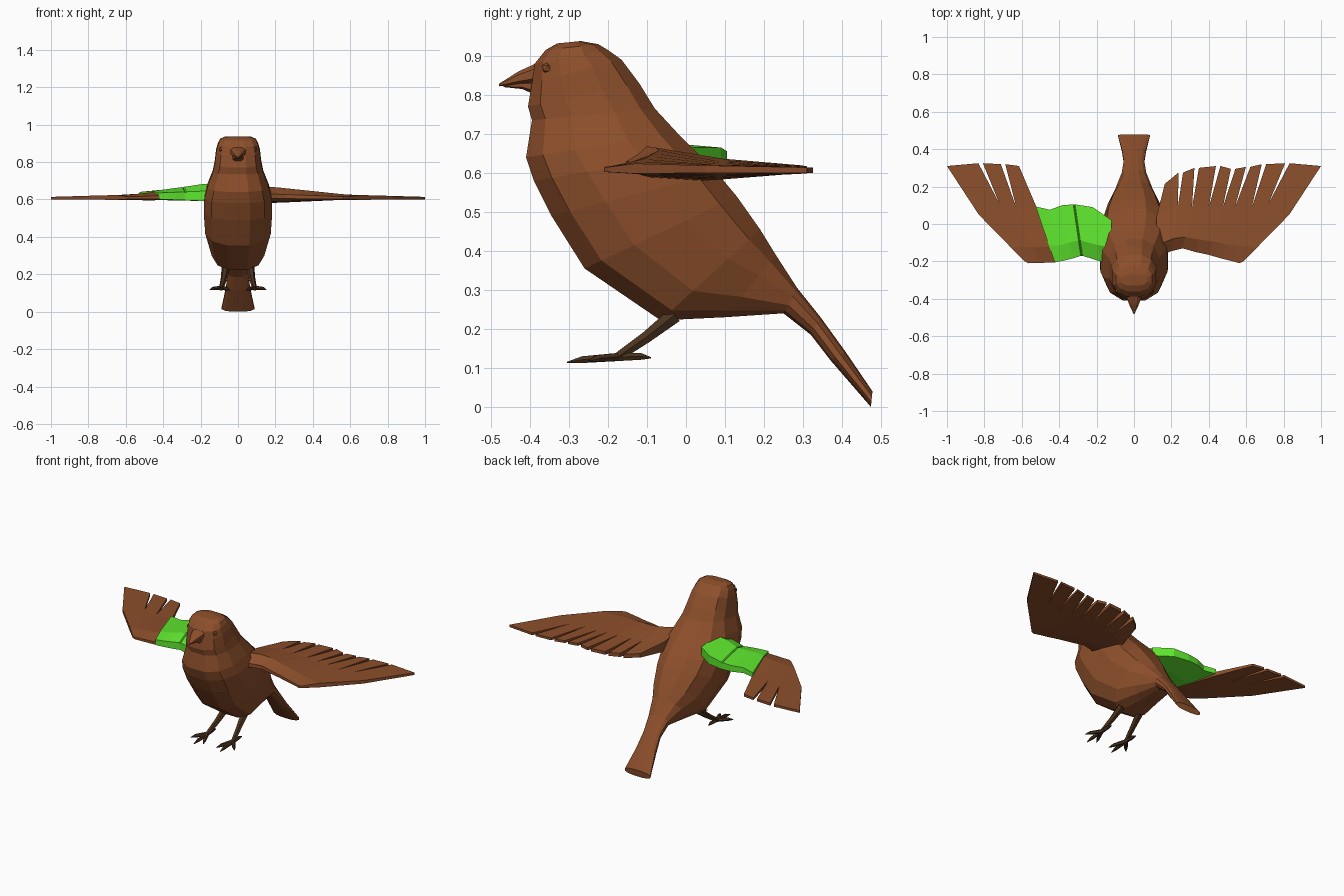
import bpy, bmesh, math
from mathutils import Vector

if "Cube" in bpy.data.objects:
    bpy.data.objects.remove(bpy.data.objects["Cube"])


def material(name, rgb):
    m = bpy.data.materials.new(name)
    m.diffuse_color = (*rgb, 1)
    m.use_nodes = True
    m.node_tree.nodes["Principled BSDF"].inputs["Base Color"].default_value = m.diffuse_color
    return m


BROWN = material("feather_brown", (0.265, 0.078, 0.024))
DARK = material("dark_leg_brown", (0.07, 0.032, 0.013))
GREEN = material("bright_green", (0.115, 0.80, 0.028))


def finish(name, bm, mat):
    bmesh.ops.remove_doubles(bm, verts=bm.verts, dist=0.0004)
    bmesh.ops.recalc_face_normals(bm, faces=bm.faces)
    me = bpy.data.meshes.new(name)
    bm.to_mesh(me)
    bm.free()
    me.materials.append(mat)
    ob = bpy.data.objects.new(name, me)
    bpy.context.collection.objects.link(ob)
    return ob


def skin(bm, rings):
    """Bridge closed rings of points and cap both ends."""
    vs = [[bm.verts.new(p) for p in r] for r in rings]
    n = len(vs[0])
    for a, b in zip(vs, vs[1:]):
        for i in range(n):
            j = (i + 1) % n
            bm.faces.new((a[i], a[j], b[j], b[i]))
    bm.faces.new(vs[0])
    bm.faces.new(vs[-1][::-1])


def profile_rings(sections, n, power=0.8):
    """Sections: lower y, z, upper y, z, half width."""
    def sp(v):
        return math.copysign(abs(v) ** power, v)
    k = math.cos(math.pi / n) ** power
    rings = []
    for fy, fz, by, bz, w in sections:
        ring = []
        for i in range(n):
            a = 2 * math.pi * (i + 0.5) / n
            c, s = sp(math.cos(a)) / k, sp(math.sin(a)) / k
            ring.append(((w * s), (fy + by) / 2 + (by - fy) / 2 * c,
                         (fz + bz) / 2 + (bz - fz) / 2 * c))
        rings.append(ring)
    return rings


def tube(bm, pts, radii, n=6):
    pts = [Vector(p) for p in pts]
    rings = []
    for i, p in enumerate(pts):
        d = (pts[min(i + 1, len(pts) - 1)] - pts[max(i - 1, 0)]).normalized()
        u = d.cross(Vector((1, 0, 0)) if abs(d.x) < 0.8 else Vector((0, 0, 1))).normalized()
        v = d.cross(u)
        rings.append([p + radii[i] * (u * math.cos(t) + v * math.sin(t))
                      for t in (2 * math.pi * (k + 0.5) / n for k in range(n))])
    skin(bm, rings)


# Body with head and tail, one loft from crown to tail tip
body = [(-0.33, 0.932, -0.27, 0.938, 0.07), (-0.36, 0.915, -0.225, 0.93, 0.095),
        (-0.388, 0.88, -0.20, 0.915, 0.107),
        (-0.395, 0.83, -0.165, 0.89, 0.117), (-0.405, 0.77, -0.12, 0.83, 0.124),
        (-0.395, 0.735, -0.08, 0.765, 0.135), (-0.41, 0.64, -0.02, 0.70, 0.165),
        (-0.39, 0.58, 0.03, 0.65, 0.18), (-0.345, 0.49, 0.08, 0.60, 0.183),
        (-0.26, 0.355, 0.13, 0.54, 0.175), (-0.065, 0.222, 0.19, 0.455, 0.14),
        (0.10, 0.23, 0.23, 0.39, 0.10), (0.25, 0.24, 0.285, 0.305, 0.066),
        (0.32, 0.185, 0.345, 0.23, 0.055), (0.37, 0.12, 0.41, 0.14, 0.064),
        (0.474, 0.0, 0.478, 0.04, 0.087)]
bm = bmesh.new()
skin(bm, profile_rings(body, 12))
finish("body", bm, BROWN)

# Beak, upper and lower halves
for name, secs in (
        ("upper_beak", [(-0.375, 0.83, -0.375, 0.885, 0.045), (-0.43, 0.826, -0.43, 0.86, 0.026),
                        (-0.48, 0.822, -0.48, 0.828, 0.003)]),
        ("lower_beak", [(-0.375, 0.795, -0.375, 0.84, 0.036), (-0.42, 0.815, -0.42, 0.834, 0.02),
                        (-0.468, 0.82, -0.468, 0.826, 0.003)])):
    bm = bmesh.new()
    skin(bm, profile_rings(secs, 8))
    finish(name, bm, BROWN)

# Eyes
bm = bmesh.new()
for s in (-1, 1):
    r = bmesh.ops.create_icosphere(bm, subdivisions=1, radius=0.016)
    bmesh.ops.translate(bm, verts=r["verts"], vec=(s * 0.086, -0.355, 0.868))
finish("eyes", bm, BROWN)

# Legs and feet
for side, s in (("left", 1), ("right", -1)):
    bm = bmesh.new()
    ankle = (s * 0.088, -0.175, 0.128)
    tube(bm, [(s * 0.065, -0.03, 0.235), (s * 0.075, -0.10, 0.18), ankle], [0.023, 0.017, 0.013])
    for x, y, z in ((0.045, -0.275, 0.116), (0.09, -0.305, 0.114),
                    (0.15, -0.25, 0.118), (0.09, -0.09, 0.126)):
        tip = Vector((s * x, y, z))
        mid = Vector(ankle).lerp(tip, 0.7) + Vector((0, 0, 0.003))
        tube(bm, [ankle, mid, tip], [0.012, 0.010, 0.002])
    finish(side + "_leg", bm, DARK)

# Feather boundaries: leading edge x, y, slot bottom x, y, tip x, y
LINES = [(0.12, -0.175, 0.12, 0.04, 0.165, 0.215), (0.20, -0.145, 0.235, 0.095, 0.25, 0.275),
         (0.26, -0.13, 0.31, 0.085, 0.335, 0.30), (0.33, -0.15, 0.40, 0.09, 0.45, 0.31),
         (0.40, -0.165, 0.475, 0.09, 0.53, 0.295), (0.47, -0.185, 0.54, 0.09, 0.61, 0.305),
         (0.53, -0.20, 0.63, 0.09, 0.695, 0.32), (0.565, -0.21, 0.72, 0.11, 0.82, 0.325),
         (0.585, -0.20, 0.83, 0.05, 1.0, 0.31)]
# Top and bottom heights per row: (inner top, outer top, inner bottom, outer bottom)
ROWS = [(0.63, 0.614, 0.605, 0.602), (0.67, 0.624, 0.588, 0.598),
        (0.64, 0.619, 0.58, 0.60), (0.622, 0.614, 0.597, 0.60)]


def wing_point(x, y, row, s):
    t = min(1, max(0, (x - 0.16) / 0.44))
    a, b, c, d = ROWS[row]
    return (s * x, y, a + (b - a) * t), (s * x, y, c + (d - c) * t)


def wing(name, lines, s):
    bm = bmesh.new()
    for k in range(len(lines) - 1):
        rings = []
        for row in range(4):
            pair = []
            for line, sign in ((lines[k], 1), (lines[k + 1], -1)):
                lead, slot, tip = Vector(line[0:2]), Vector(line[2:4]), Vector(line[4:6])
                p = (lead, lead.lerp(slot, 0.28), slot, tip)[row].copy()
                edge = line is lines[-1] or line is lines[0]
                if row == 3 and not edge:
                    p.x += sign * 0.012
                pair.append(wing_point(p.x, p.y, row, s))
            (t0, b0), (t1, b1) = pair
            rings.append([t0, t1, b1, b0])
        skin(bm, rings)
    finish(name, bm, BROWN)


wing("left_wing", LINES, 1)
outer = [(0.42, -0.205, 0.522, 0.092, 0.615, 0.31), (0.50, -0.208, 0.63, 0.09, 0.70, 0.32)]
wing("right_wing_tip", outer + LINES[7:], -1)

# Green inner section of the right wing, with a shallow seam across the middle
CHORDS = [(0.12, -0.19, 0.12, 0.02), (0.18, -0.20, 0.22, 0.09), (0.275, -0.17, 0.315, 0.105),
          (0.28, -0.17, 0.32, 0.105), (0.285, -0.17, 0.325, 0.105),
          (0.33, -0.185, 0.385, 0.10), (0.38, -0.197, 0.45, 0.076), (0.424, -0.205, 0.526, 0.094)]


def chord_ring(i, x0, y0, x1, y1):
    front, back = Vector((-x0, y0, 0)), Vector((-x1, y1, 0))
    t = max(0, (x0 - 0.18) / 0.25)
    seam = 0.006 if i == 3 else 0
    ring = []
    for f, z in ((0, 0.645 - 0.01 * t - seam), (0.3, 0.682 - 0.037 * t - seam),
                 (1, 0.665 - 0.025 * t - seam),
                 (1, 0.612), (0.5, 0.592 + 0.006 * t), (0, 0.592 + 0.01 * t)):
        p = front.lerp(back, f)
        ring.append((p.x, p.y, z))
    return ring


bm = bmesh.new()
skin(bm, [chord_ring(i, *c) for i, c in enumerate(CHORDS)])
finish("green_wing_section", bm, GREEN)
